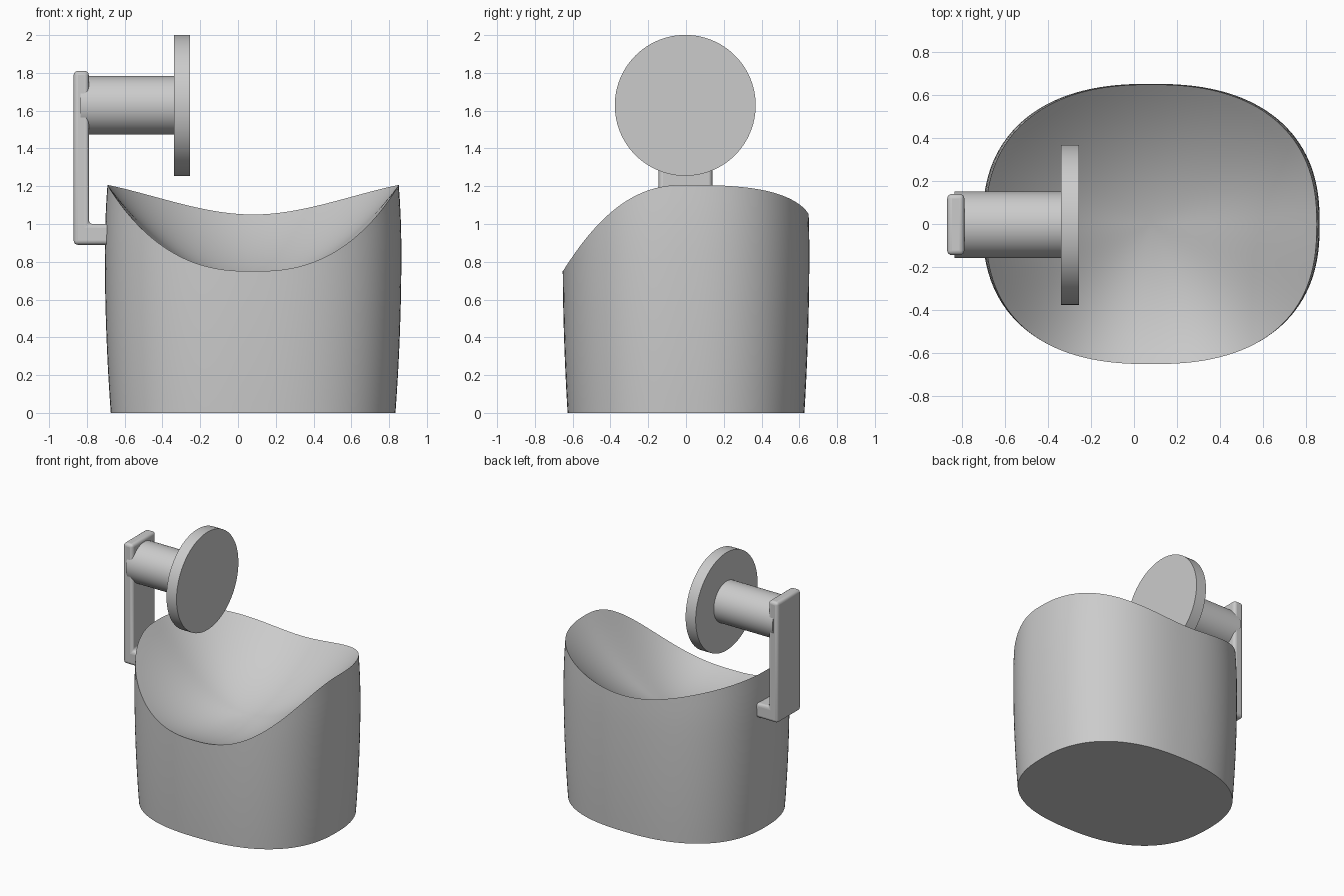
import bpy, bmesh, math

cube = bpy.data.objects.get("Cube")
if cube:
    bpy.data.objects.remove(cube, do_unlink=True)

grey = bpy.data.materials.new("plain grey")
grey.use_nodes = True
colour = (0.6, 0.6, 0.6, 1)
grey.diffuse_color = colour
grey.node_tree.nodes["Principled BSDF"].inputs["Base Color"].default_value = colour


def finish(name, bm, angle=35, bevel=0):
    """Turn a bmesh into a smooth shaded object."""
    bmesh.ops.recalc_face_normals(bm, faces=bm.faces)
    mesh = bpy.data.meshes.new(name)
    bm.to_mesh(mesh)
    bm.free()
    mesh.materials.append(grey)
    ob = bpy.data.objects.new(name, mesh)
    bpy.context.collection.objects.link(ob)
    if bevel:
        mod = ob.modifiers.new("rounded edges", "BEVEL")
        mod.width, mod.segments = bevel, 4
    bpy.ops.object.select_all(action="DESELECT")
    ob.select_set(True)
    bpy.context.view_layer.objects.active = ob
    bpy.ops.object.shade_smooth_by_angle(angle=math.radians(angle))
    return ob


# Basin: superellipse wall with a wavy rim and a scooped top
SEGMENTS, WALL_RINGS, SCOOP_RINGS = 128, 14, 16
CENTRE_X, HALF_X, HALF_Y = 0.08, 0.785, 0.653
SCOOP_Z, TILT, POWER = 0.70, 0.15, 2.4


def outline(i):
    a = math.tau * i / SEGMENTS
    c, s = math.cos(a), math.sin(a)
    return (math.copysign(abs(c) ** (2 / POWER), c),
            math.copysign(abs(s) ** (2 / POWER), s))


def rim_height(u, v):
    u = abs(u)
    if v < 0:
        return 0.75 + 0.457 * u ** 2.5
    return 1.05 + 0.157 * (2 * u * u - u ** 3)


def bulge(z):
    k = 0.04 if z < 0.85 else 0.1
    return 1 - k * ((z - 0.85) / 0.85) ** 2


def basin():
    bm = bmesh.new()
    points = [outline(i) for i in range(SEGMENTS)]
    rings = []
    for r in range(WALL_RINGS + 1):
        ring = []
        for u, v in points:
            z = rim_height(u, v) * r / WALL_RINGS
            w = bulge(z)
            ring.append(bm.verts.new((CENTRE_X + HALF_X * u * w, HALF_Y * v * w, z)))
        rings.append(ring)
    for r in range(SCOOP_RINGS - 1, 0, -1):
        t = r / SCOOP_RINGS
        ring = []
        for u, v in points:
            top = rim_height(u, v)
            w = bulge(top) * t
            z = SCOOP_Z + TILT * v * t + (top - SCOOP_Z - TILT * v) * t * t
            ring.append(bm.verts.new((CENTRE_X + HALF_X * u * w, HALF_Y * v * w, z)))
        rings.append(ring)
    for low, high in zip(rings, rings[1:]):
        for i in range(SEGMENTS):
            j = (i + 1) % SEGMENTS
            bm.faces.new((low[i], low[j], high[j], high[i]))
    middle = bm.verts.new((CENTRE_X, 0, SCOOP_Z))
    for i in range(SEGMENTS):
        bm.faces.new((rings[-1][i], rings[-1][(i + 1) % SEGMENTS], middle))
    bm.faces.new(rings[0])
    ob = finish("basin", bm, 40)
    # Keep the rim crisp all the way round
    sharp = ob.data.attributes.get("sharp_edge")
    if sharp is None:
        sharp = ob.data.attributes.new("sharp_edge", "BOOLEAN", "EDGE")
    first = WALL_RINGS * SEGMENTS
    for e in ob.data.edges:
        if all(first <= n < first + SEGMENTS for n in e.vertices):
            sharp.data[e.index].value = True


# Bracket: L profile extruded across the side
def bracket():
    bm = bmesh.new()
    profile = [(-0.87, 0.89), (-0.66, 0.89), (-0.66, 1.0),
               (-0.79, 1.0), (-0.79, 1.81), (-0.87, 1.81)]
    face = bm.faces.new([bm.verts.new((x, -0.145, z)) for x, z in profile])
    new = bmesh.ops.extrude_face_region(bm, geom=[face])["geom"]
    bmesh.ops.translate(bm, vec=(0, 0.285, 0),
                        verts=[g for g in new if isinstance(g, bmesh.types.BMVert)])
    finish("side_bracket", bm, 35, 0.022)


# Round parts lying along x
def rod(name, x0, x1, radius, sides):
    bm = bmesh.new()
    bmesh.ops.create_cone(bm, cap_ends=True, segments=sides, radius1=radius,
                          radius2=radius, depth=x1 - x0)
    for v in bm.verts:
        x, y, z = v.co
        v.co = ((x0 + x1) / 2 + z, y - 0.004, 1.628 + x)
    finish(name, bm)


basin()
bracket()
rod("support_cylinder", -0.835, -0.335, 0.155, 64)
rod("round_disc", -0.34, -0.255, 0.373, 96)
